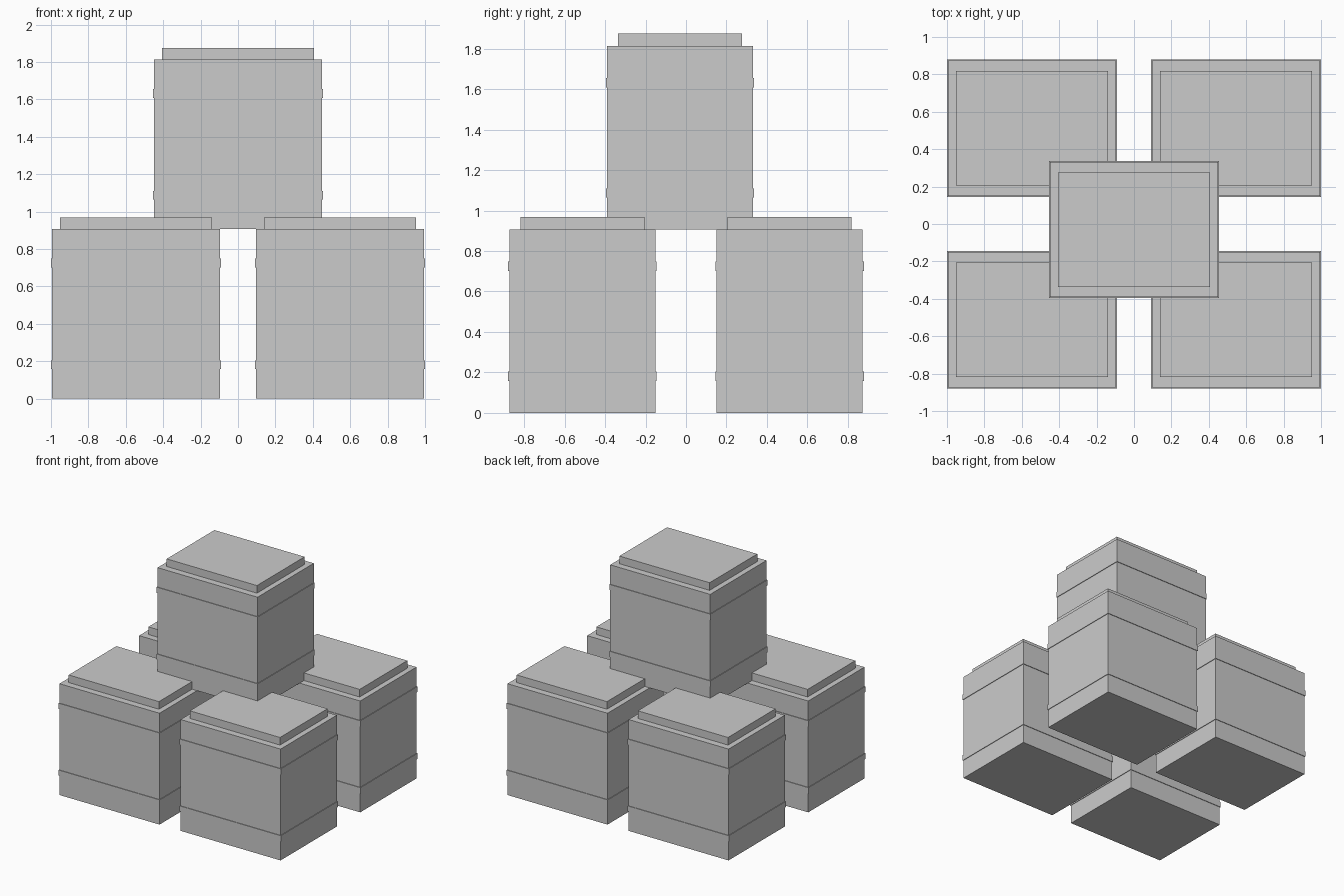
import bpy

if "Cube" in bpy.data.objects:
    bpy.data.objects.remove(bpy.data.objects["Cube"])

BODY_W, BODY_D, BODY_H = 0.90, 0.723, 0.906
LID_W, LID_D, LID_H = 0.812, 0.613, 0.062
BAND_W, BAND_D, BAND_H = 0.91, 0.733, 0.046


def box(name, center, size):
    bpy.ops.mesh.primitive_cube_add(size=1, location=center)
    ob = bpy.context.object
    ob.name = name
    ob.scale = size
    bpy.ops.object.transform_apply(location=False, rotation=False, scale=True)
    return ob


def crate(name, x, y, z):
    # main box
    box(name + "_body", (x, y, z + BODY_H / 2), (BODY_W, BODY_D, BODY_H))
    # inset lid
    box(name + "_lid", (x, y, z + BODY_H + LID_H / 2), (LID_W, LID_D, LID_H))
    # two thin straps
    for label, h in (("lower", 0.181), ("upper", 0.725)):
        box(f"{name}_{label}_band", (x, y, z + h), (BAND_W, BAND_D, BAND_H))


# four crates on the ground
for side, sx in (("left", -1), ("right", 1)):
    for end, sy in (("front", -1), ("back", 1)):
        crate(f"{end}_{side}_crate", sx * 0.545, sy * 0.512, 0)

# one crate stacked on top, slightly toward the front
crate("top_crate", 0, -0.03, BODY_H)
